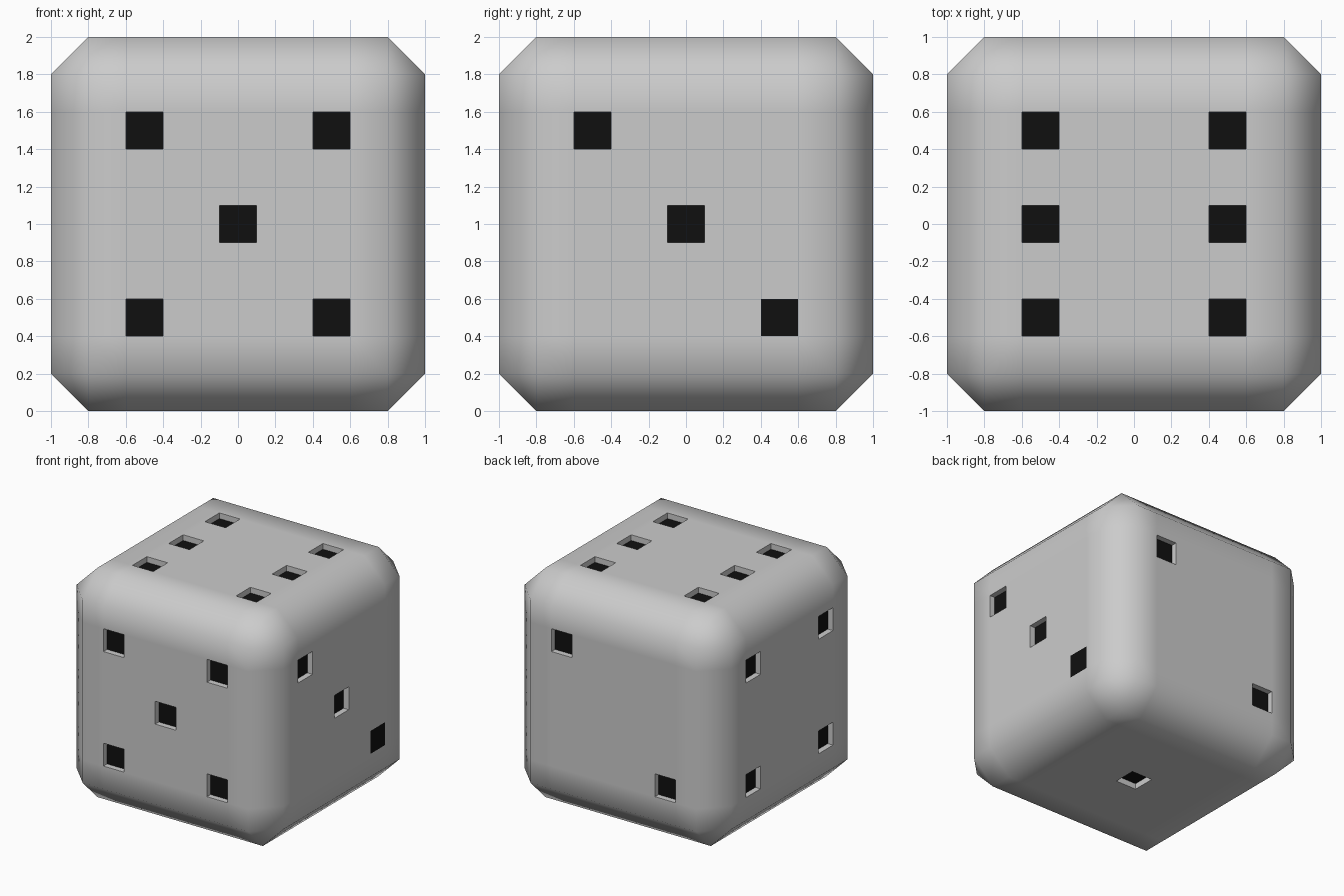
import bpy, bmesh, math
from mathutils import Vector

if "Cube" in bpy.data.objects:
    bpy.data.objects.remove(bpy.data.objects["Cube"])

# Chamfered cube
bm = bmesh.new()
bmesh.ops.create_cube(bm, size=2)
bmesh.ops.bevel(bm, geom=bm.edges[:], offset=0.2, segments=1,
                affect='EDGES', profile=0.5)

# Cut lines outlining the square pips
for axis in range(3):
    n = Vector((0, 0, 0))
    n[axis] = 1
    for c in (-0.6, -0.4, -0.1, 0.1, 0.4, 0.6):
        bmesh.ops.bisect_plane(bm, geom=bm.verts[:] + bm.edges[:] + bm.faces[:],
                               plane_co=n * c, plane_no=n)

# Pip centres on each side
h = 0.5
corners = [(a, b) for a in (-h, h) for b in (-h, h)]
pips = [(x, -1, z) for x, z in corners + [(0, 0)]]           # front: five
pips += [(h, 1, h), (-h, 1, -h)]                              # back: two
pips += [(1, -h, h), (1, 0, 0), (1, h, -h)]                   # right: three
pips += [(-1, y, z) for y, z in corners]                      # left: four
pips += [(x, y, 1) for x in (-h, h) for y in (-h, 0, h)]      # top: six
pips += [(0, 0, -1)]                                          # bottom: one
flush = Vector((1, h, -h))                                    # painted, not recessed

bm.normal_update()
sunk = []
for f in bm.faces:
    c = f.calc_center_median()
    if any((c - Vector(p)).length < 0.02 for p in pips):
        f.material_index = 1
        if (c - flush).length > 0.02:
            sunk.append(f)

# Recess the pips, keeping the walls grey
floors = bmesh.ops.extrude_discrete_faces(bm, faces=sunk)["faces"]
bm.normal_update()
for f in floors:
    bmesh.ops.translate(bm, verts=f.verts[:], vec=-0.05 * f.normal)
    for e in f.edges:
        for g in e.link_faces:
            g.material_index = 0
    f.material_index = 1

bmesh.ops.translate(bm, verts=bm.verts[:], vec=(0, 0, 1))
mesh = bpy.data.meshes.new("die")
bm.to_mesh(mesh)
bm.free()

die = bpy.data.objects.new("die", mesh)
bpy.context.collection.objects.link(die)
for name, col in (("body_grey", (0.8, 0.8, 0.8, 1)), ("pip_black", (0.005, 0.005, 0.005, 1))):
    m = bpy.data.materials.new(name)
    m.diffuse_color = col
    m.use_nodes = True
    m.node_tree.nodes["Principled BSDF"].inputs["Base Color"].default_value = m.diffuse_color
    mesh.materials.append(m)

# Smooth chamfers, sharp pip rims
bpy.context.view_layer.objects.active = die
die.select_set(True)
bpy.ops.object.shade_smooth_by_angle(angle=math.radians(60))
